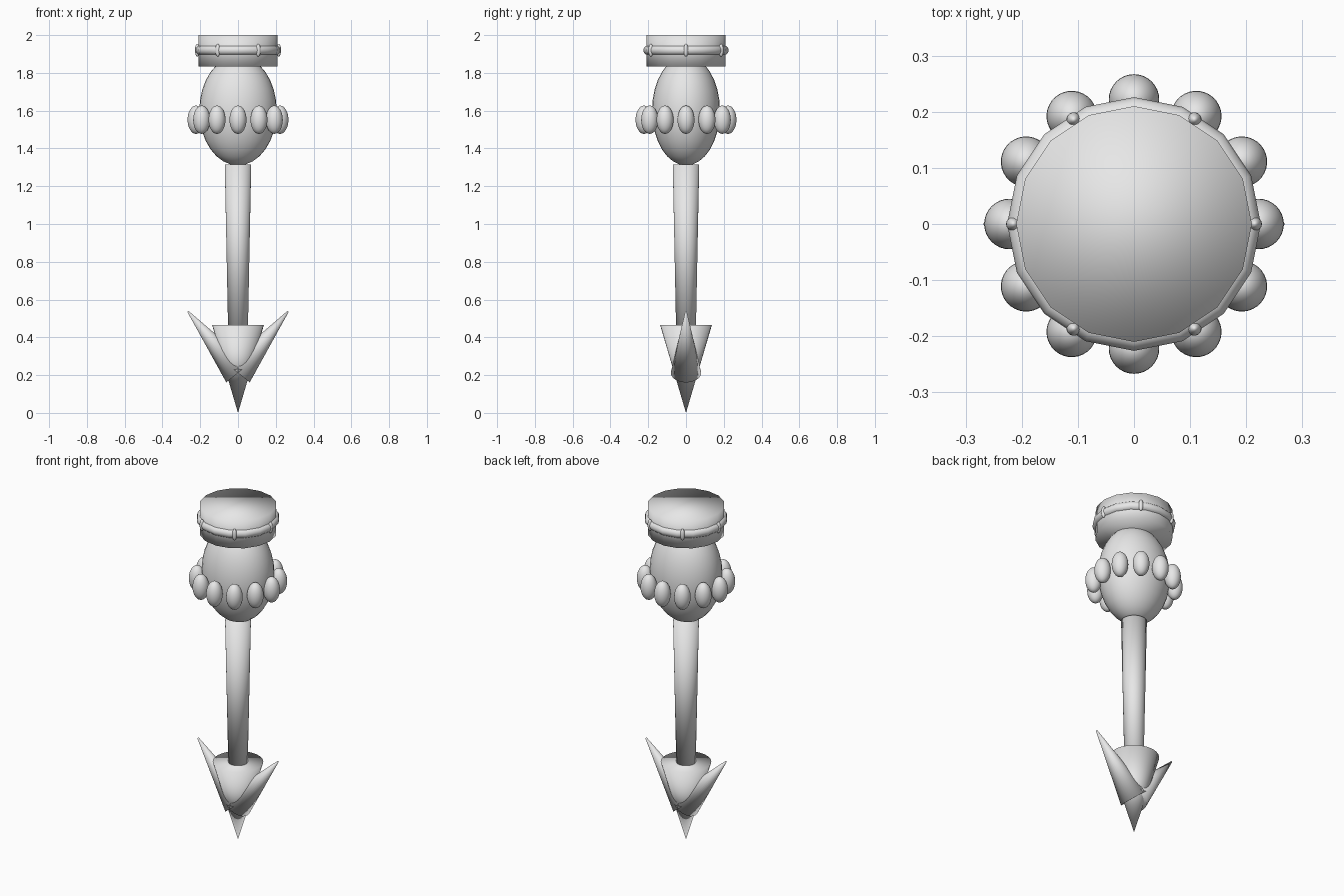
import bpy
from math import cos, sin, pi, radians
from mathutils import Vector

cube = bpy.data.objects.get("Cube")
if cube:
    bpy.data.objects.remove(cube, do_unlink=True)

grey = bpy.data.materials.new("plain grey")
grey.use_nodes = True
grey.diffuse_color = (0.8, 0.8, 0.8, 1)
for node in grey.node_tree.nodes:
    if node.type == 'BSDF_PRINCIPLED':
        node.inputs["Base Color"].default_value = (0.8, 0.8, 0.8, 1)


def finish(name):
    """Name, colour and smooth the newest primitive."""
    obj = bpy.context.object
    obj.name = name
    obj.data.materials.append(grey)
    bpy.ops.object.shade_smooth()
    return obj


def ellipsoid(name, centre, size, turn=0, segments=32, rings=16):
    bpy.ops.mesh.primitive_uv_sphere_add(
        segments=segments, ring_count=rings, radius=1,
        location=centre, rotation=(0, 0, turn))
    bpy.context.object.scale = size
    return finish(name)


def taper(name, start, end, r_start, r_end, sides=32):
    """Round bar or cone running between two points."""
    start, end = Vector(start), Vector(end)
    axis = end - start
    bpy.ops.mesh.primitive_cone_add(
        vertices=sides, radius1=r_start, radius2=r_end, depth=axis.length,
        location=(start + end) / 2,
        rotation=axis.to_track_quat('Z', 'Y').to_euler())
    return finish(name)


def around(count, radius, z):
    """Positions and angles evenly spaced on a circle."""
    for i in range(count):
        a = 2 * pi * i / count
        yield i + 1, a, (radius * cos(a), radius * sin(a), z)


# Top collar with its band and studs
taper("collar", (0, 0, 1.835), (0, 0, 2), 0.21, 0.21, sides=16)
bpy.ops.mesh.primitive_torus_add(
    major_segments=16, minor_segments=12, major_radius=0.2,
    minor_radius=0.026, location=(0, 0, 1.92))
finish("collar_band")
for n, a, p in around(6, 0.215, 1.92):
    ellipsoid(f"stud_{n}", p, (0.013, 0.013, 0.034), a, 16, 10)

# Egg-shaped body, slightly narrower front to back, ringed by beads
ellipsoid("body", (0, 0, 1.6), (0.205, 0.18, 0.29))
for n, a, p in around(12, 0.222, 1.552):
    ellipsoid(f"bead_{n}", p, (0.045, 0.045, 0.075), a)

# Shaft and pointed head
taper("shaft", (0, 0, 0.42), (0, 0, 1.315), 0.052, 0.07)
taper("head", (0, 0, 0.465), (0, 0, 0), 0.137, 0)

# Two barbs sweeping up and outward
for side, label in ((1, "left"), (-1, "right")):
    taper(f"{label}_barb", (0, 0, 0.212), (side * 0.265, 0, 0.537),
          0.08, 0.004)
